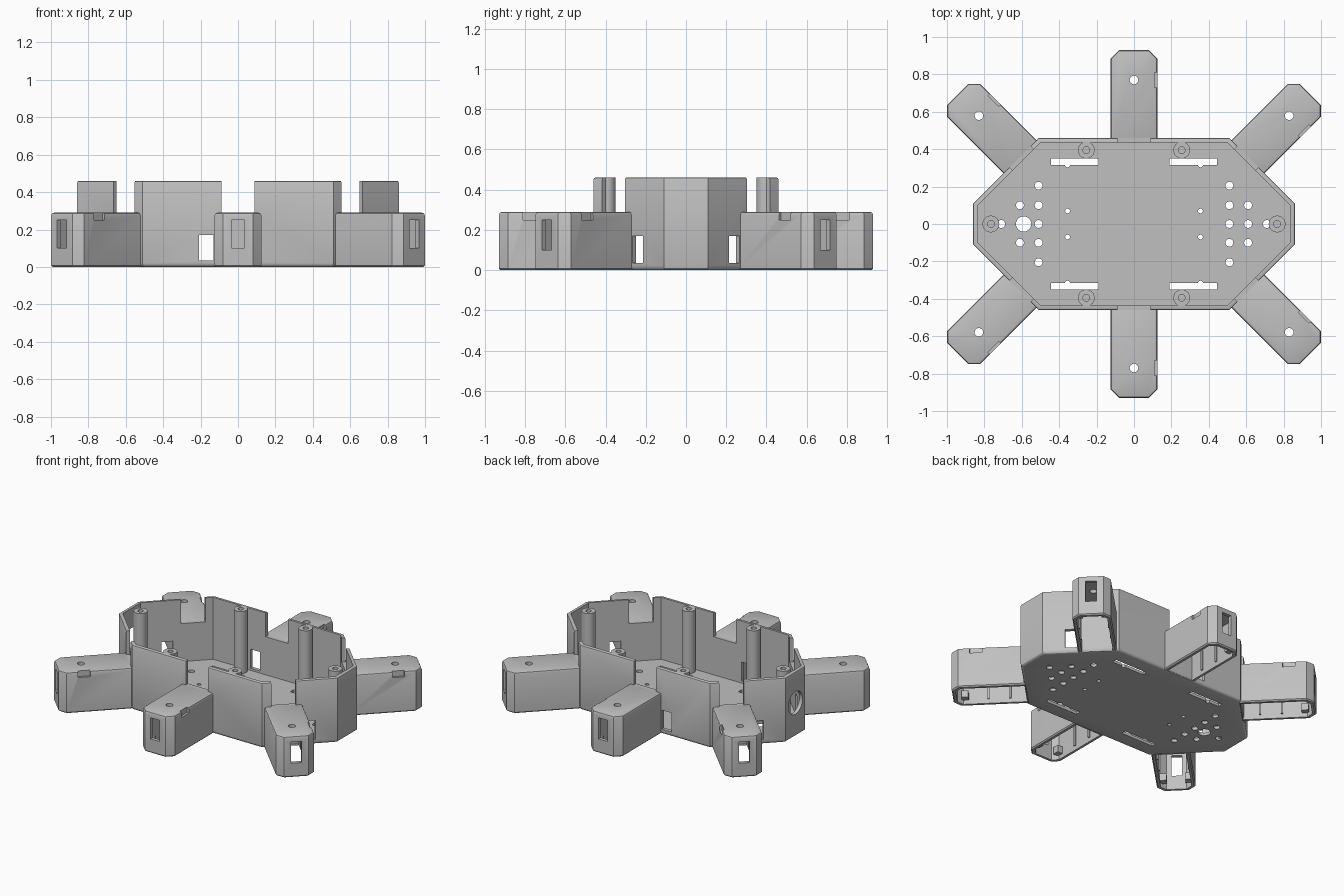
import bpy, bmesh, math
from mathutils import Matrix, Vector

cube = bpy.data.objects.get("Cube")
if cube:
    bpy.data.objects.remove(cube, do_unlink=True)

grey = bpy.data.materials.new("plain grey plastic")
grey.use_nodes = True
GREY = (0.53, 0.53, 0.53, 1)
grey.diffuse_color = GREY
grey.node_tree.nodes["Principled BSDF"].inputs["Base Color"].default_value = GREY

HEIGHT, LEG_TOP, WALL = 0.46, 0.29, 0.025
IDENT = Matrix.Identity(4)


def prism(bm, pts, z0, z1, m=IDENT):
    """Extrude a flat outline between two heights."""
    low = [bm.verts.new(m @ Vector((x, y, z0))) for x, y in pts]
    high = [bm.verts.new(m @ Vector((x, y, z1))) for x, y in pts]
    bm.faces.new(low[::-1])
    bm.faces.new(high)
    for i in range(len(pts)):
        j = (i + 1) % len(pts)
        bm.faces.new((low[i], low[j], high[j], high[i]))


def box(bm, x0, x1, y0, y1, z0, z1, m=IDENT):
    prism(bm, [(x0, y0), (x1, y0), (x1, y1), (x0, y1)], z0, z1, m)


def rod(bm, x, y, r, z0, z1, m=IDENT, n=24):
    ring = [math.tau * i / n for i in range(n)]
    prism(bm, [(x + r * math.cos(a), y + r * math.sin(a)) for a in ring], z0, z1, m)


def round_rim(bm, z, width, segments):
    """Bevel the horizontal edges lying at one height."""
    edges = [e for e in bm.edges if all(abs(v.co.z - z) < 1e-5 for v in e.verts)]
    bmesh.ops.bevel(bm, geom=edges, offset=width, segments=segments,
                    profile=0.5, affect='EDGES')


def make(name, bm):
    bmesh.ops.recalc_face_normals(bm, faces=bm.faces)
    mesh = bpy.data.meshes.new(name)
    bm.to_mesh(mesh)
    bm.free()
    mesh.materials.append(grey)
    ob = bpy.data.objects.new(name, mesh)
    bpy.context.scene.collection.objects.link(ob)
    return ob


def carve(name, solid, cutter_bm):
    """Subtract the cutters from the solid and bake the result."""
    ob = make(name, solid)
    cutter = make(name + "_cutter", cutter_bm)
    cutter.hide_render = True
    mod = ob.modifiers.new("openings", 'BOOLEAN')
    mod.operation, mod.solver, mod.use_self = 'DIFFERENCE', 'EXACT', True
    mod.object = cutter
    graph = bpy.context.evaluated_depsgraph_get()
    baked = bpy.data.meshes.new_from_object(ob.evaluated_get(graph))
    ob.modifiers.clear()
    ob.data = baked
    bpy.data.objects.remove(cutter, do_unlink=True)
    return ob


def hull_outline(t):
    """Long octagon, moved inward by t."""
    x, y, s = 0.86 - t, 0.46 - t, 0.97 - t * math.sqrt(2)
    return [(x, x - s), (x, s - x), (s - y, y), (y - s, y),
            (-x, s - x), (-x, x - s), (y - s, -y), (s - y, -y)]


def leg_outline(start, t):
    """Straight leg with chamfered outer corners, moved inward by t."""
    w, e, c = 0.125 - t, 0.47 - t, 0.045 - 0.4 * t
    return [(start, -w), (e - c, -w), (e, c - w), (e, w - c), (e - c, w), (start, w)]


# Leg placements: name, frame, notch side and sign along x
legs = []
for end, sy in (("front", -1), ("back", 1)):
    for pos, sx in (("right", -1), ("middle", 0), ("left", 1)):
        origin = (0.61 * sx, 0.36 * sy, 0) if sx else (0, 0.46 * sy, 0)
        frame = Matrix.Translation(origin) @ Matrix.Rotation(math.atan2(sy, sx), 4, 'Z')
        legs.append((f"{end}_{pos}_leg", frame, -sy, sx))

# Hull: open tray with walls and floor
hull, cut = bmesh.new(), bmesh.new()
prism(hull, hull_outline(0), 0, HEIGHT)
round_rim(hull, 0, 0.02, 3)
round_rim(hull, HEIGHT, 0.01, 2)
prism(cut, hull_outline(WALL), 0.02, 1)

# Wall notches above the legs and cable windows beside them
for name, frame, side, sx in legs:
    half = 0.08 if sx else 0.088
    box(cut, -0.06, 0.06, -half, half, LEG_TOP, 0.8, frame)
    mid = 0.17 * (side if sx > 0 else -side)
    box(cut, -0.06, 0.06, mid - 0.038, mid + 0.038, 0.035, 0.17, frame)

# Round socket in one end wall
sideways = Matrix.Translation((-0.86, 0, 0.24)) @ Matrix.Rotation(math.pi / 2, 4, 'Y')
rod(cut, 0, 0, 0.08, -0.06, 0.06, sideways, 32)

# Floor holes and slots
for sx in (-1, 1):
    for y in (-0.205, -0.1, 0, 0.1, 0.205):
        rod(cut, 0.51 * sx, y, 0.021, -0.1, 0.1)
    for y in (-0.1, 0.1):
        rod(cut, 0.61 * sx, y, 0.021, -0.1, 0.1)
    rod(cut, 0.71 * sx, 0, 0.021, -0.1, 0.1)
    for sy in (-1, 1):
        rod(cut, 0.355 * sx, 0.07 * sy, 0.013, -0.1, 0.1)
        rod(cut, 0.355 * sx, 0.317 * sy, 0.014, -0.1, 0.1)
        xs, ys = sorted((0.19 * sx, 0.445 * sx)), sorted((0.315 * sy, 0.35 * sy))
        box(cut, *xs, *ys, -0.1, 0.1)
rod(cut, 0.61, 0, 0.021, -0.1, 0.1)
rod(cut, -0.59, 0, 0.041, -0.1, 0.1)
parts = [carve("hull", hull, cut)]

# Screw posts standing on the floor
spots = [(0.255 * sx, 0.395 * sy) for sx in (-1, 1) for sy in (-1, 1)]
for i, (x, y) in enumerate(spots + [(-0.765, 0), (0.765, 0)]):
    post, bore = bmesh.new(), bmesh.new()
    rod(post, x, y, 0.045, 0.01, HEIGHT)
    rod(bore, x, y, 0.018, HEIGHT - 0.15, 0.6)
    parts.append(carve(f"screw_post_{i + 1}", post, bore))

# Hollow legs, open underneath
for name, frame, side, sx in legs:
    leg, cut = bmesh.new(), bmesh.new()
    prism(leg, leg_outline(-0.015, 0), 0, LEG_TOP)
    round_rim(leg, LEG_TOP, 0.015, 2)
    round_rim(leg, 0, 0.008, 1)
    prism(cut, leg_outline(-0.005, WALL), -0.1, LEG_TOP - WALL)
    box(cut, 0.4, 0.6, -0.035, 0.035, 0.1, 0.25)
    rod(cut, 0.31, 0, 0.023, 0.2, 0.4)
    ys = sorted((0.11 * side, 0.2 * side))
    box(cut, 0.27, 0.35, *ys, 0.25, 0.4)
    ob = carve(name, leg, cut)
    ob.matrix_world = frame
    parts.append(ob)

    # Inner ribs and corner blocks
    ribs = bmesh.new()
    for s in (-1, 1):
        for x in (0.1, 0.24):
            ys = sorted((0.09 * s, 0.11 * s))
            box(ribs, x, x + 0.012, *ys, 0.03, LEG_TOP - 0.015)
        ys = sorted((0.06 * s, 0.11 * s))
        box(ribs, 0.375, 0.42, *ys, 0.03, 0.08)
    ob = make(name + "_ribs", ribs)
    ob.matrix_world = frame
    parts.append(ob)

# Smooth the rounded faces, keep hard edges
bpy.ops.object.select_all(action='DESELECT')
for ob in parts:
    ob.select_set(True)
bpy.context.view_layer.objects.active = parts[0]
bpy.ops.object.shade_smooth_by_angle(angle=math.radians(30))
